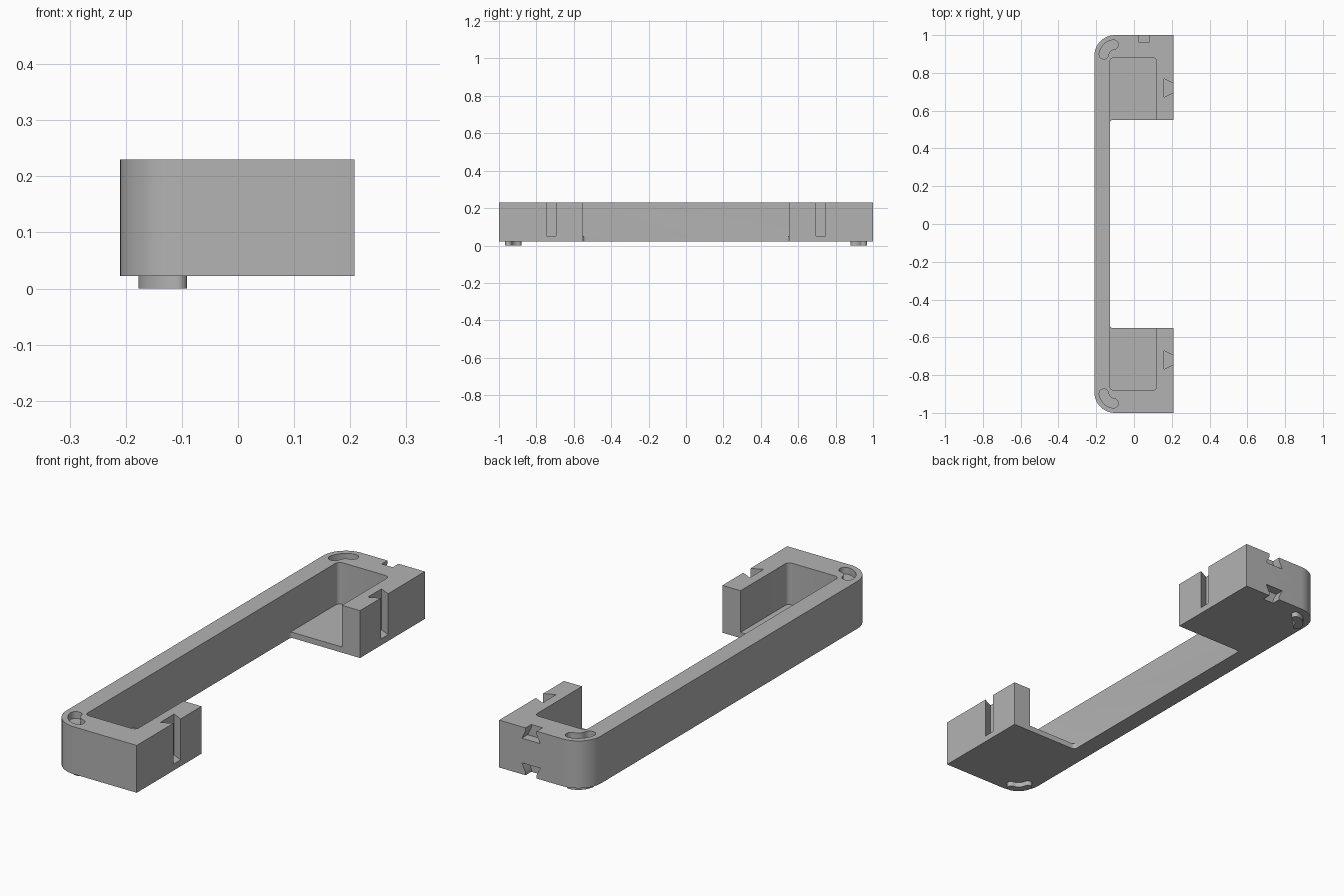
import bpy, bmesh
from math import cos, sin, radians

cube = bpy.data.objects.get("Cube")
if cube:
    bpy.data.objects.remove(cube, do_unlink=True)

BOTTOM, TOP, FLOOR = 0.022, 0.23, 0.047
LEFT, RIGHT, WALL = -0.21, 0.208, -0.128
CORNER = (-0.10, 0.89)

grey = bpy.data.materials.new("plain grey")
grey.use_nodes = True
colour = (0.45, 0.45, 0.45, 1)
grey.diffuse_color = colour
grey.node_tree.nodes["Principled BSDF"].inputs["Base Color"].default_value = colour


def arc(centre, radius, start, end, steps=12):
    angles = [radians(start + (end - start) * i / steps) for i in range(steps + 1)]
    return [(centre[0] + radius * cos(a), centre[1] + radius * sin(a)) for a in angles]


def mirrored(points):
    return [(x, -y) for x, y in points]


def prism(name, points, low, high, axis="z"):
    """Extrude a 2D outline along z (outline in x, y) or along y (outline in x, z)."""
    bm = bmesh.new()
    place = (lambda p, h: (p[0], p[1], h)) if axis == "z" else (lambda p, h: (p[0], h, p[1]))
    face = bm.faces.new([bm.verts.new(place(p, low)) for p in points])
    grown = bmesh.ops.extrude_face_region(bm, geom=[face])["geom"]
    shift = (0, 0, high - low) if axis == "z" else (0, high - low, 0)
    bmesh.ops.translate(bm, vec=shift, verts=[v for v in grown if isinstance(v, bmesh.types.BMVert)])
    bmesh.ops.recalc_face_normals(bm, faces=bm.faces)
    mesh = bpy.data.meshes.new(name)
    bm.to_mesh(mesh)
    bm.free()
    mesh.materials.append(grey)
    obj = bpy.data.objects.new(name, mesh)
    bpy.context.collection.objects.link(obj)
    return obj


def select(obj):
    bpy.ops.object.select_all(action="DESELECT")
    obj.select_set(True)
    bpy.context.view_layer.objects.active = obj


def kidney(half_width):
    """Curved capsule that follows the rounded corner."""
    radius, start, end = 0.06, 98, 172
    tips = arc(CORNER, radius, start, end, 1)
    outline = arc(CORNER, radius + half_width, start, end)
    outline += arc(tips[1], half_width, end, end + 180)[1:-1]
    outline += arc(CORNER, radius - half_width, end, start)
    outline += arc(tips[0], half_width, start + 180, start + 360)[1:-1]
    return outline


# Bracket body: C-shaped plan with rounded outer corners and small inner fillets
fillet = 0.014
half = [(RIGHT, 0.55), (RIGHT, 1)] + arc(CORNER, 0.11, 90, 180)
inner = arc((WALL + fillet, 0.55 - fillet), fillet, 180, 90, 5)
outline = half + mirrored(half)[::-1] + mirrored(inner)[::-1] + inner[::-1][::-1]
body = prism("bracket_body", outline, BOTTOM, TOP)

# Pocket between the side walls, above the thin floors
r = 0.02
pocket = arc((0.12 - r, 0.88 - r), r, 0, 90, 6) + arc((WALL + r, 0.88 - r), r, 90, 180, 6)
cutters = [prism("pocket_cutter", pocket + mirrored(pocket)[::-1], FLOOR, TOP + 0.1)]

# Corner recesses and vertical dovetail grooves at both ends
for flip in (lambda p: p, mirrored):
    cutters.append(prism("recess_cutter", flip(kidney(0.025)), TOP - 0.03, TOP + 0.1))
    groove = [(0.16, 0.672), (RIGHT, 0.695), (0.25, 0.695),
              (0.25, 0.745), (RIGHT, 0.745), (0.16, 0.768)]
    cutters.append(prism("groove_cutter", flip(groove), 0.05, TOP + 0.1))

# Dovetail notches in the back end, one at the top and one at the bottom
for edge, way in ((TOP, 1), (BOTTOM, -1)):
    notch = [(0.026, edge + 0.05 * way), (0.026, edge - 0.015 * way), (0.008, edge - 0.05 * way),
             (0.098, edge - 0.05 * way), (0.08, edge - 0.015 * way), (0.08, edge + 0.05 * way)]
    cutters.append(prism("notch_cutter", notch, 0.96, 1.1, "y"))

select(body)
for cutter in cutters:
    cut = body.modifiers.new("cut", "BOOLEAN")
    cut.operation, cut.solver, cut.object = "DIFFERENCE", "EXACT", cutter
    bpy.ops.object.modifier_apply(modifier=cut.name)
    bpy.data.objects.remove(cutter, do_unlink=True)

# Curved locating feet under the rounded corners
feet = [prism("back_foot", kidney(0.018), 0, BOTTOM),
        prism("front_foot", mirrored(kidney(0.018)), 0, BOTTOM)]

for obj in [body] + feet:
    select(obj)
    bpy.ops.object.shade_smooth_by_angle(angle=radians(30))
